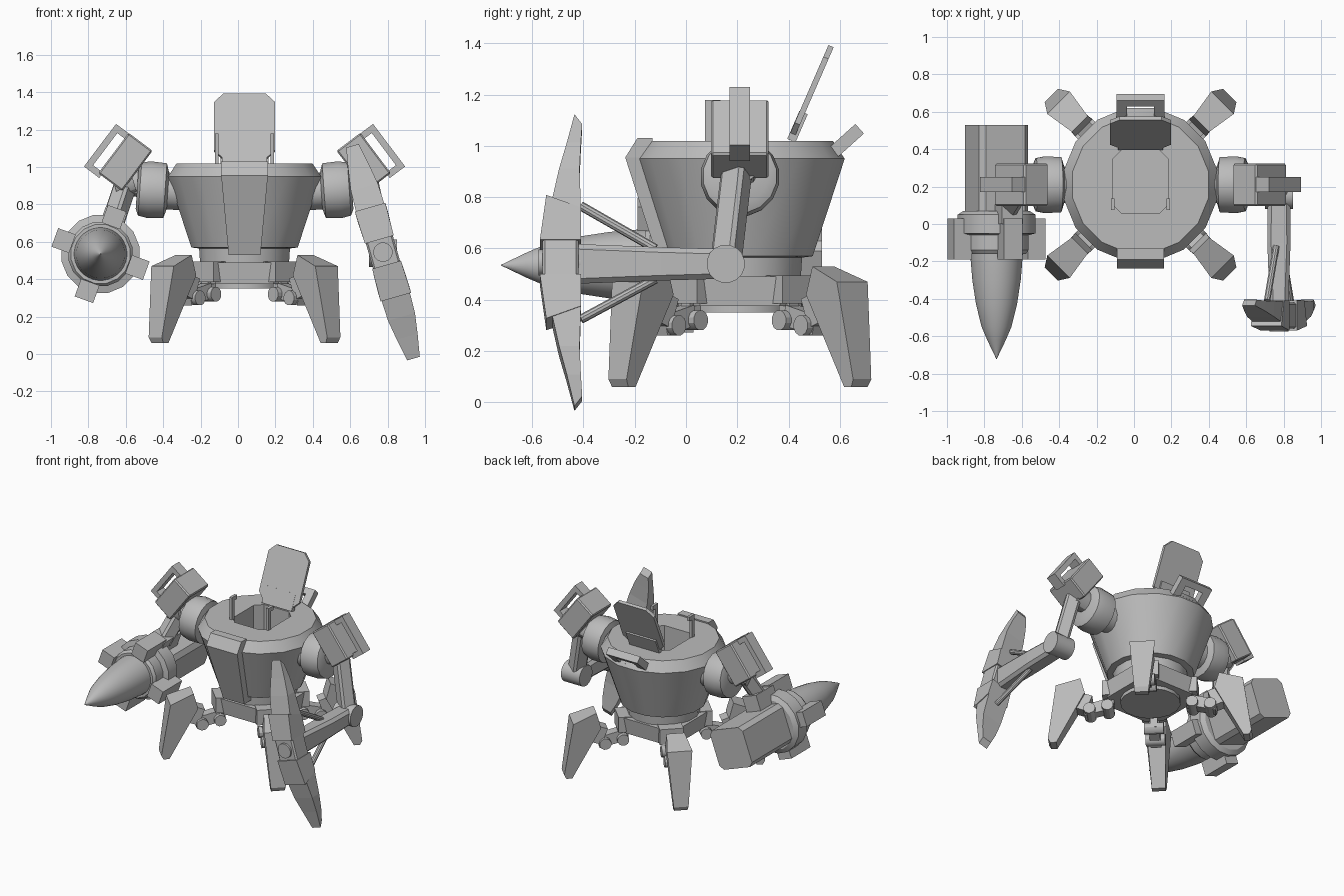
import bpy, bmesh, math
from mathutils import Vector, Matrix

if "Cube" in bpy.data.objects:
    bpy.data.objects.remove(bpy.data.objects["Cube"])

CX, CY = 0.035, 0.21          # hull axis
grey = bpy.data.materials.new("plain_grey")
grey.diffuse_color = (0.5, 0.5, 0.5, 1)
grey.use_nodes = True
grey.node_tree.nodes["Principled BSDF"].inputs["Base Color"].default_value = grey.diffuse_color


def finish(name, bm, M=Matrix()):
    bmesh.ops.transform(bm, matrix=M, verts=bm.verts)
    bmesh.ops.recalc_face_normals(bm, faces=bm.faces)
    me = bpy.data.meshes.new(name)
    bm.to_mesh(me)
    bm.free()
    me.materials.append(grey)
    ob = bpy.data.objects.new(name, me)
    bpy.context.collection.objects.link(ob)
    return ob


def smooth(ob, angle=30):
    bpy.ops.object.select_all(action='DESELECT')
    ob.select_set(True)
    bpy.context.view_layer.objects.active = ob
    bpy.ops.object.shade_smooth_by_angle(angle=math.radians(angle))
    return ob


def loft(name, rings, M=Matrix()):
    """Skin closed rings of equal length and cap both ends."""
    bm = bmesh.new()
    vs = [[bm.verts.new(p) for p in r] for r in rings]
    n = len(rings[0])
    for a, b in zip(vs, vs[1:]):
        for i in range(n):
            bm.faces.new((a[i], a[(i + 1) % n], b[(i + 1) % n], b[i]))
    bm.faces.new(vs[0])
    bm.faces.new(vs[-1])
    return finish(name, bm, M)


def box(name, size, M, bevel=0):
    bm = bmesh.new()
    bmesh.ops.create_cube(bm, size=1, matrix=Matrix.Diagonal((*size, 1)))
    if bevel:
        bmesh.ops.bevel(bm, geom=bm.edges[:], offset=bevel, segments=1, affect='EDGES')
    return finish(name, bm, M)


def lathe(name, prof, M, n=16, phase=0.5):
    """Turn (radius, height) pairs around local z."""
    rings = [[(r * math.cos(2 * math.pi * (i + phase) / n), r * math.sin(2 * math.pi * (i + phase) / n), z)
              for i in range(n)] for r, z in prof]
    return smooth(loft(name, rings, M))


def along(a, b):
    a, b = Vector(a), Vector(b)
    return Matrix.Translation(a) @ (b - a).to_track_quat('Z', 'Y').to_matrix().to_4x4(), (b - a).length


def rod(name, a, b, r, n=12):
    M, l = along(a, b)
    return lathe(name, [(r, 0), (r, l)], M, n)


def chamfer_rect(hx, hy, c):
    return [(hx, hy - c), (hx - c, hy), (c - hx, hy), (-hx, hy - c),
            (-hx, c - hy), (c - hx, -hy), (hx - c, -hy), (hx, c - hy)]


T = Matrix.Translation
R = Matrix.Rotation
HULL = T((CX, CY, 0))

# Bowl hull with cockpit well
hull = lathe("hull", [(0.25, 0.565), (0.29, 0.57), (0.417, 0.95), (0.37, 1.02)], HULL)
well = loft("well_cutter", [[(x, y + 0.015, z) for x, y in chamfer_rect(0.15, 0.17, 0.05)] for z in (0.75, 1.2)], HULL)
well.hide_render = True
well.hide_set(True)
cut = hull.modifiers.new("well", 'BOOLEAN')
cut.operation, cut.object, cut.solver = 'DIFFERENCE', well, 'EXACT'

# Front armour strip, neck and base
loft("front_plate", [[(-w, y, z), (w, y, z), (w, y + d, z), (-w, y + d, z)]
                     for w, y, z, d in ((0.085, -0.31, 0.53, 0.08), (0.125, -0.447, 0.955, 0.1),
                                        (0.125, -0.4, 1.03, 0.06))], HULL)
lathe("neck", [(0.24, 0.45), (0.25, 0.6)], HULL)
loft("base", [[(x, y, z) for x, y in chamfer_rect(h, h, 0.085)] for h, z in ((0.24, 0.375), (0.255, 0.49))], HULL)
lathe("base_disc", [(0.2, 0.35), (0.2, 0.4)], HULL)

# Open hatch, its hinge and two rails
HATCH = T((CX, 0.49, 1.215)) @ R(math.radians(-23.5), 4, 'X')
loft("hatch", [[(x, y, z) for x, z in chamfer_rect(0.163, 0.19, 0.05)] for y in (-0.011, 0.011)], HATCH)
box("hatch_hinge", (0.24, 0.035, 0.12), HATCH @ T((0, 0.005, -0.15)))
for s in (-1, 1):
    box("hatch_rail", (0.02, 0.03, 0.2), T((CX + s * 0.148, 0.09, 1.08)))
    box("rail_tip", (0.02, 0.06, 0.03), T((CX + s * 0.148, 0.105, 1.165)))

# Rear grab handle
GRIP = T((CX, 0.575, 0.975)) @ R(math.radians(-48), 4, 'X')
for s in (-1, 1):
    box("handle_side", (0.055, 0.05, 0.15), GRIP @ T((s * 0.1, 0, 0.055)))
box("handle_bar", (0.255, 0.05, 0.045), GRIP @ T((0, 0, 0.115)))
box("handle_foot", (0.255, 0.05, 0.04), GRIP @ T((0, 0, 0)))

# Shoulders, mirrored about the hull axis
for s in (-1, 1):
    side = "right" if s > 0 else "left"
    DRUM = T((CX + s * 0.41, CY, 0.872)) @ R(s * math.radians(86), 4, 'Y')
    lathe(side + "_shoulder_drum", [(0.1, -0.08), (0.1, 0), (0.15, 0.015), (0.155, 0.1), (0.145, 0.15),
                                    (0.11, 0.165)], DRUM, 16)
    rod(side + "_shoulder_pin", (CX + s * 0.5, CY, 0.9), (CX + s * 0.66, CY, 0.93), 0.075)
    # local x runs outward and up, local z runs along the housing
    P = T((CX + s * 0.637, CY, 1.027)) @ R(s * math.radians(-37), 4, 'Y')
    box(side + "_shoulder_housing", (0.16, 0.225, 0.27), P, 0.008)
    for z in (-0.135, 0.115):
        box(side + "_loop_end", (0.1, 0.08, 0.035), P @ T((s * 0.11, 0, z)))
    box(side + "_loop_bar", (0.035, 0.08, 0.285), P @ T((s * 0.145, 0, -0.01)))

# Four legs
FOOT = [(0.43, 0.42), (0.46, 0.53), (0.62, 0.47), (0.675, 0.09), (0.66, 0.06), (0.62, 0.06)]
HALF = [0.065, 0.06, 0.085, 0.05, 0.045, 0.045]
for k in range(4):
    L = HULL @ R(math.radians(45 + 90 * k), 4, 'Z')
    loft("leg", [[(r, s * w, z) for (r, z), w in zip(FOOT, HALF)] for s in (-1, 1)], L)
    box("hip_mount", (0.09, 0.16, 0.11), L @ T((0.27, 0, 0.44)))
    box("hip_link", (0.17, 0.07, 0.08), L @ T((0.36, 0, 0.32)) @ R(math.radians(14), 4, 'Y'))
    box("hip_hanger", (0.06, 0.05, 0.12), L @ T((0.27, 0, 0.37)))
    box("knee_block", (0.08, 0.09, 0.12), L @ T((0.44, 0, 0.36)) @ R(math.radians(-20), 4, 'Y'))
    for r, z in ((0.28, 0.32), (0.4, 0.3)):
        smooth(rod("hip_pin", L @ Vector((r, -0.065, z)), L @ Vector((r, 0.065, z)), 0.04))

# Right arm with struts
AX, AZ = 0.775, 0.54
M, l = along((0.69, 0.2, 0.92), (AX, 0.155, AZ))
box("right_upper_arm", (0.1, 0.1, l), M @ T((0, 0, l / 2)), 0.015)
rod("right_elbow", (AX - 0.075, 0.155, AZ), (AX + 0.075, 0.155, AZ), 0.075, 16)
loft("right_forearm", [[(AX + x, y, AZ + z) for x, z in chamfer_rect(w, h, 0.02)]
                       for y, w, h in ((0.15, 0.06, 0.058), (-0.1, 0.062, 0.065), (-0.44, 0.05, 0.078))])

# Claw: two blades along a tilted axis around a hub
CLAW = T((AX, 0, AZ + 0.005)) @ R(math.radians(-16), 4, 'Y')
box("claw_hub", (0.15, 0.14, 0.16), CLAW @ T((0, -0.49, 0)), 0.01)
rod("claw_hub_pin", (AX, -0.4, AZ + 0.005), (AX, -0.575, AZ + 0.005), 0.052, 16)
for s in (1, -1):
    def quad(w, y0, y1, z, tilt=0):
        return [(-w, y0, s * z), (w, y0, s * z), (w, y1, s * (z - tilt)), (-w, y1, s * (z - tilt))]
    loft("claw_knuckle", [quad(0.08, -0.57, -0.41, 0.07), quad(0.085, -0.545, -0.41, 0.25, 0.05)], CLAW)
    loft("claw_blade", [quad(0.08, -0.53, -0.41, 0.2), quad(0.075, -0.495, -0.415, 0.36),
                        quad(0.058, -0.465, -0.41, 0.47), quad(0.035, -0.435, -0.405, 0.592, 0.04)], CLAW)
    top = CLAW @ Vector((0, -0.41, s * 0.23))
    rod("claw_strut", top, (AX - s * 0.015, -0.12, AZ + s * 0.06), 0.018, 10)

# Left arm drill; local z points backward, whole tool rolled 20 degrees
DX, DZ = -0.735, 0.535
ROLL = T((DX, 0, DZ)) @ R(math.radians(20), 4, 'Y')
BACK = T((DX, 0, DZ)) @ R(math.radians(-90), 4, 'X')
lathe("drill_cone", [(0.001, -0.722), (0.05, -0.62), (0.08, -0.55), (0.11, -0.43), (0.13, -0.3),
                     (0.14, -0.18), (0.145, -0.1)], BACK, 32)
lathe("drill_collar", [(0.16, -0.16), (0.175, -0.14), (0.175, -0.06), (0.212, -0.05), (0.212, 0.05),
                       (0.18, 0.07)], BACK, 16)
loft("drill_motor", [[(x, y, z) for x, z in chamfer_rect(0.14, 0.14, 0.03)] for y in (0.03, 0.53)], ROLL)
for k in range(4):
    box("drill_lug", (0.105, 0.22, 0.1), ROLL @ R(math.pi / 2 * k, 4, 'Y') @ T((0, -0.08, 0.21)))
M, l = along((-0.6, 0.19, 0.91), (-0.67, 0.08, 0.7))
box("left_upper_arm", (0.1, 0.1, l), M @ T((0, 0, l / 2)), 0.015)
box("left_arm_mount", (0.12, 0.2, 0.12), ROLL @ T((0, 0.1, 0.19)))
rod("left_elbow", (-0.66, 0.18, 0.9), (-0.56, 0.18, 0.93), 0.07, 12)
